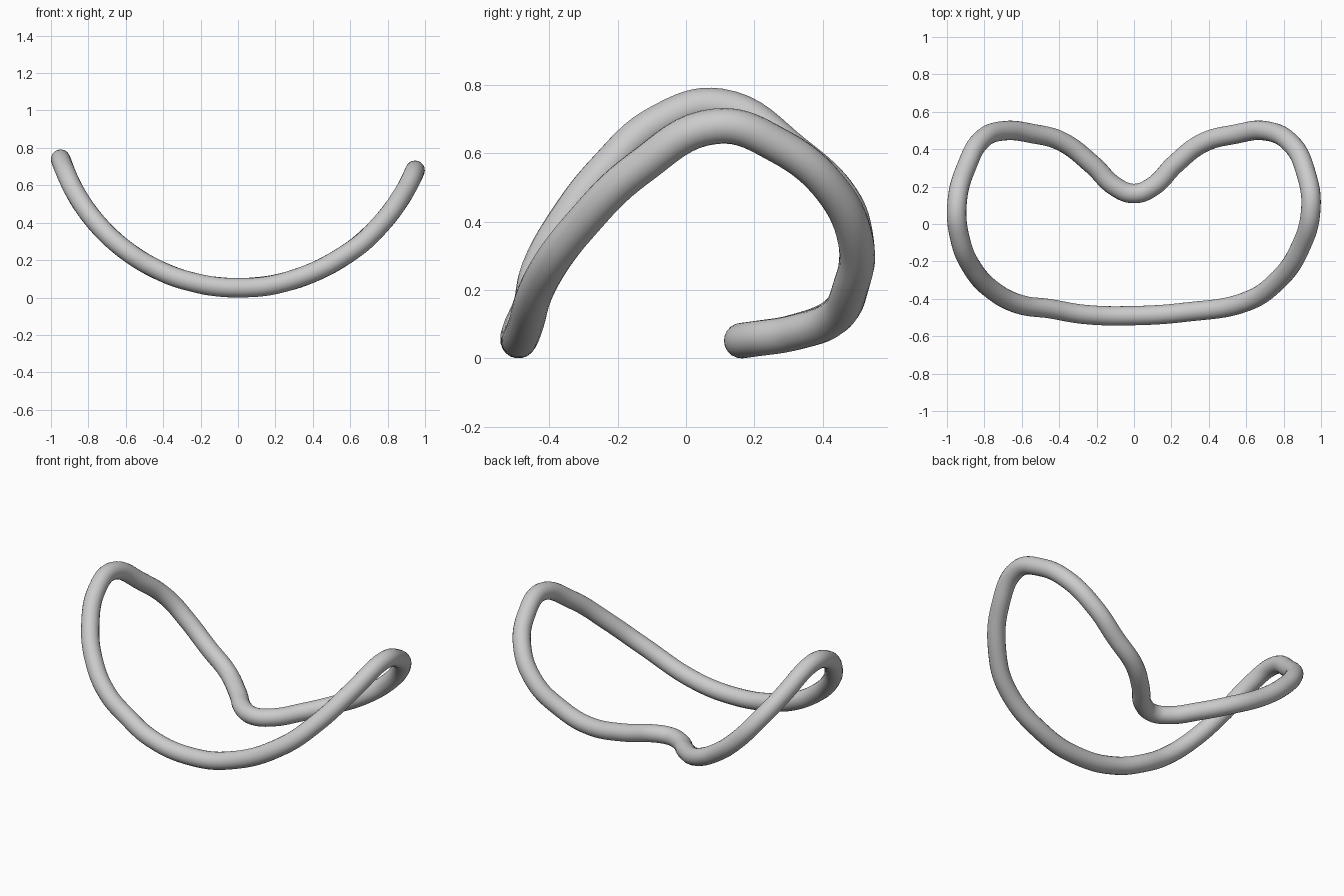
import bpy
import math

if "Cube" in bpy.data.objects:
    bpy.data.objects.remove(bpy.data.objects["Cube"])

TUBE = 0.052

# Centreline seen from above (clockwise from the back notch)
plan = [(0, .163), (.1, .2), (.22, .32), (.365, .432), (.54, .48), (.705, .498),
        (.845, .425), (.92, .27), (.946, .09), (.885, -.135), (.76, -.31),
        (.6, -.415), (.27, -.472), (0, -.49), (-.26, -.484), (-.45, -.453),
        (-.61, -.43), (-.755, -.355), (-.865, -.235), (-.93, -.08),
        (-.947, .1), (-.89, .32), (-.81, .455), (-.7, .498), (-.54, .483),
        (-.385, .44), (-.22, .315), (-.1, .2)]


def height(x):
    # The loop is draped over a circular arc, slightly flatter on the right
    r = 1.027 if x > 0 else 0.997
    return TUBE + r - math.sqrt(r * r - x * x)


# Closed round tube
curve = bpy.data.curves.new("bent_loop_tube", 'CURVE')
curve.dimensions = '3D'
curve.bevel_depth = TUBE
curve.bevel_resolution = 8
curve.resolution_u = 8
spline = curve.splines.new('BEZIER')
spline.bezier_points.add(len(plan) - 1)
for p, (x, y) in zip(spline.bezier_points, plan):
    p.co = (x, y, height(x))
    p.handle_left_type = p.handle_right_type = 'AUTO'
spline.use_cyclic_u = True

tube = bpy.data.objects.new("bent_loop_tube", curve)
bpy.context.collection.objects.link(tube)
bpy.context.view_layer.objects.active = tube
tube.select_set(True)
bpy.ops.object.convert(target='MESH')
bpy.ops.object.shade_smooth()
